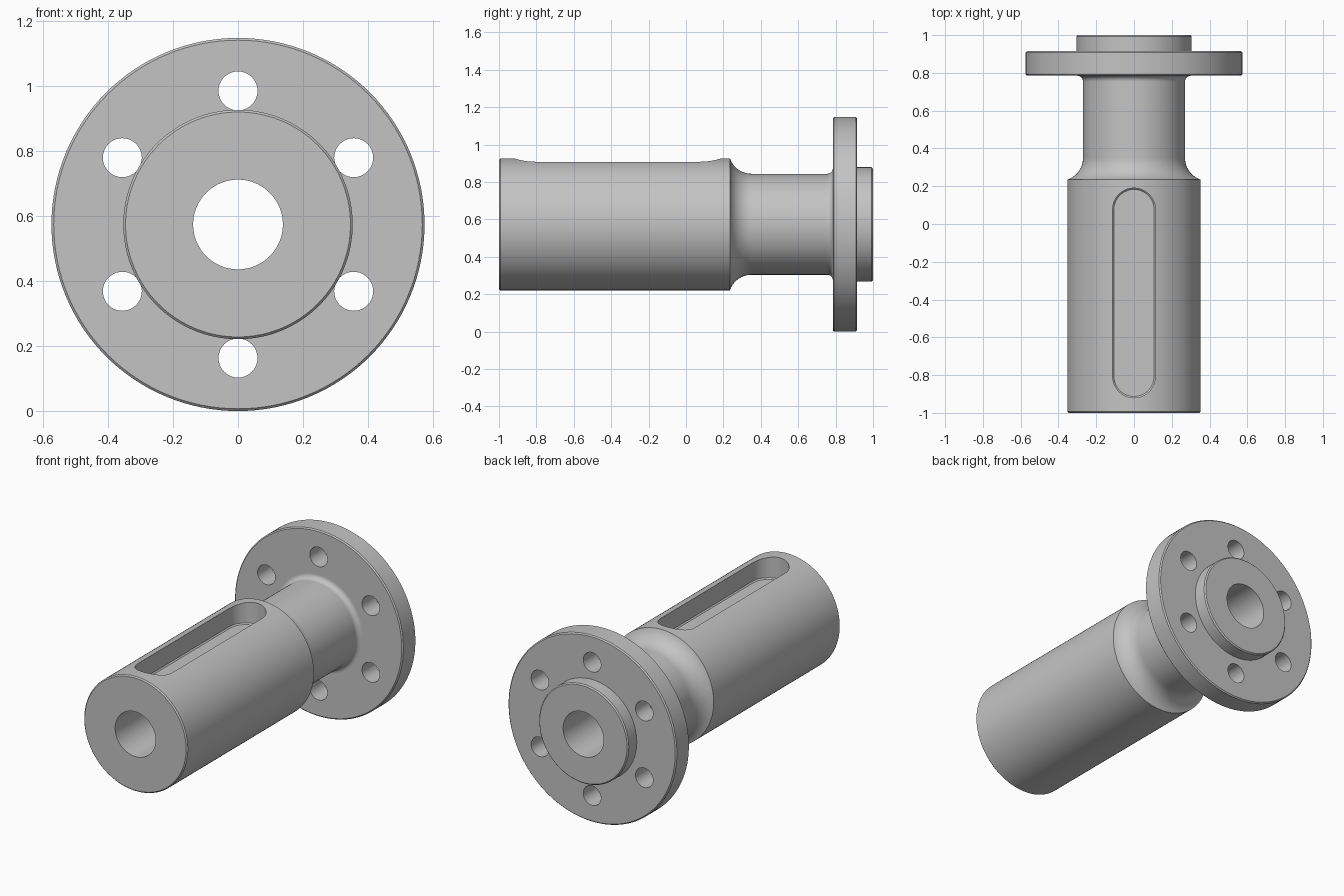
import bpy, bmesh, math
from mathutils import Matrix, Vector

if "Cube" in bpy.data.objects:
    bpy.data.objects.remove(bpy.data.objects["Cube"])

AXIS_Z = 0.574          # height of the shaft axis, equal to the flange radius
BODY_R, NECK_R, FLANGE_R, BOSS_R, BORE_R = 0.353, 0.27, 0.574, 0.305, 0.138
SHOULDER_Y, FLANGE_Y, FLANGE_END, CHAMFER = 0.235, 0.785, 0.915, 0.007

steel = bpy.data.materials.new("steel grey")
steel.use_nodes = True
steel.diffuse_color = (0.55, 0.55, 0.55, 1)
steel.node_tree.nodes["Principled BSDF"].inputs["Base Color"].default_value = (0.55, 0.55, 0.55, 1)


def to_object(name, bm):
    bmesh.ops.recalc_face_normals(bm, faces=bm.faces[:])
    mesh = bpy.data.meshes.new(name)
    bm.to_mesh(mesh)
    bm.free()
    obj = bpy.data.objects.new(name, mesh)
    obj.location.z = AXIS_Z
    mesh.materials.append(steel)
    bpy.context.collection.objects.link(obj)
    return obj


def arc(cy, cr, radius, start, end, steps):
    """Points (y, r) along an arc, angles in degrees."""
    angles = [math.radians(start + (end - start) * i / steps) for i in range(steps + 1)]
    return [(cy + radius * math.cos(a), cr + radius * math.sin(a)) for a in angles]


def lathe(name, profile, steps=128):
    """Turn a closed (y, r) profile about the y axis."""
    bm = bmesh.new()
    verts = [bm.verts.new((0, y, r)) for y, r in profile]
    edges = [bm.edges.new((v, verts[i - 1])) for i, v in enumerate(verts)]
    bmesh.ops.spin(bm, geom=verts + edges, axis=(0, 1, 0), cent=(0, 0, 0),
                   angle=math.tau, steps=steps)
    bmesh.ops.remove_doubles(bm, verts=bm.verts[:], dist=1e-5)
    return to_object(name, bm)


def slot_cutter(half_width, y0, y1, floor, top):
    """Round-ended prism with a slightly eased floor edge."""
    bm = bmesh.new()
    ends = [(y1 - half_width, 0), (y0 + half_width, math.pi)]
    outline = [(half_width * math.cos(a + math.pi * i / 20),
                cy + half_width * math.sin(a + math.pi * i / 20), floor)
               for cy, a in ends for i in range(21)]
    base = bm.faces.new([bm.verts.new(p) for p in outline])
    rim = base.edges[:]
    result = bmesh.ops.extrude_face_region(bm, geom=[base], use_keep_orig=True)
    moved = [g for g in result["geom"] if isinstance(g, bmesh.types.BMVert)]
    bmesh.ops.translate(bm, verts=moved, vec=Vector((0, 0, top - floor)))
    bmesh.ops.recalc_face_normals(bm, faces=bm.faces[:])
    bmesh.ops.bevel(bm, geom=rim, offset=0.007, segments=1, affect='EDGES')
    return to_object("keyway_cutter", bm)


def bolt_cutters(count, pitch_radius, radius):
    bm = bmesh.new()
    for i in range(count):
        a = math.pi / 2 + math.tau * i / count
        place = Matrix.Translation((pitch_radius * math.cos(a), 0.85, pitch_radius * math.sin(a)))
        bmesh.ops.create_cone(bm, cap_ends=True, segments=40, radius1=radius, radius2=radius,
                              depth=0.3, matrix=place @ Matrix.Rotation(math.pi / 2, 4, 'X'))
    return to_object("bolt_hole_cutter", bm)


def cut(target, cutter):
    mod = target.modifiers.new("cut", 'BOOLEAN')
    mod.operation, mod.solver, mod.object = 'DIFFERENCE', 'EXACT', cutter
    bpy.context.view_layer.objects.active = target
    bpy.ops.object.modifier_apply(modifier=mod.name)
    bpy.data.objects.remove(cutter)


# Turned profile: body, shoulder sweep, neck, flange fillet, flange, boss, bore
SWEEP, FILLET, C = 0.121, 0.03, CHAMFER
sweep_angle = math.degrees(math.acos((SWEEP - (BODY_R - NECK_R)) / SWEEP))
sweep_y = SHOULDER_Y + SWEEP * math.sin(math.radians(sweep_angle))
profile = [(-1, BORE_R), (-1, BODY_R - C), (C - 1, BODY_R)]
profile += arc(sweep_y, NECK_R + SWEEP, SWEEP, 270 - sweep_angle, 270, 14)
profile += [(sweep_y + 0.005, NECK_R), (FLANGE_Y - FILLET - 0.005, NECK_R)]
profile += arc(FLANGE_Y - FILLET, NECK_R + FILLET, FILLET, 270, 360, 8)
profile += [(FLANGE_Y, NECK_R + FILLET + 0.004),
            (FLANGE_Y, FLANGE_R - C), (FLANGE_Y + C, FLANGE_R),
            (FLANGE_END - C, FLANGE_R), (FLANGE_END, FLANGE_R - C),
            (FLANGE_END, BOSS_R), (1 - C, BOSS_R), (1, BOSS_R - C), (1, BORE_R)]
shaft = lathe("flanged_hollow_shaft", profile)

# Keyway on top of the body and six bolt holes in the flange
cut(shaft, slot_cutter(0.113, -0.92, 0.19, 0.215, 0.5))
cut(shaft, bolt_cutters(6, 0.411, 0.06))

bpy.ops.object.select_all(action='DESELECT')
shaft.select_set(True)
bpy.context.view_layer.objects.active = shaft
bpy.ops.object.shade_smooth_by_angle(angle=math.radians(30))
